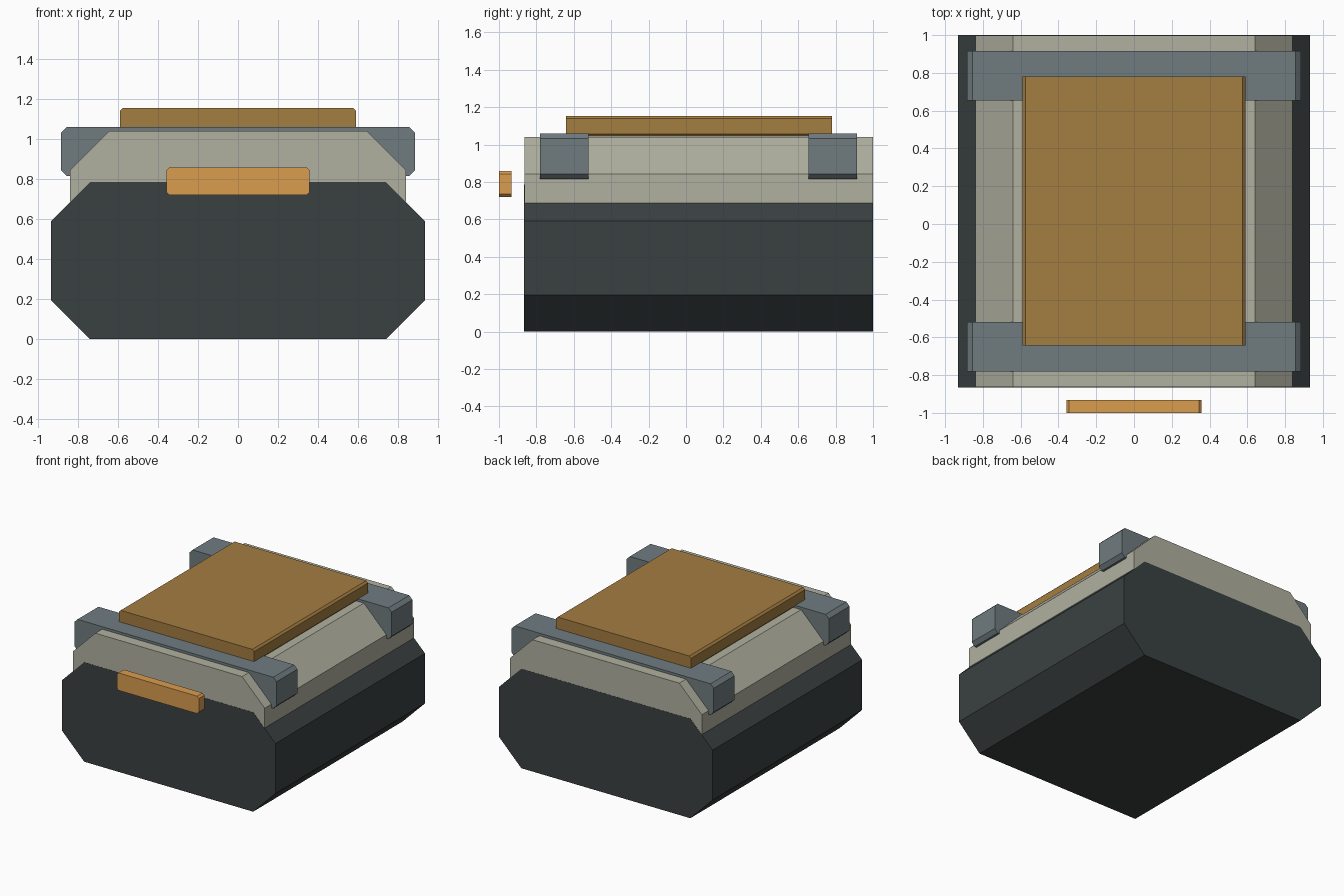
import bpy
import bmesh

cube = bpy.data.objects.get("Cube")
if cube:
    bpy.data.objects.remove(cube, do_unlink=True)


def linear(c):
    c /= 255
    return c / 12.92 if c <= 0.04045 else ((c + 0.055) / 1.055) ** 2.4


def material(name, *rgb):
    mat = bpy.data.materials.new(name)
    mat.use_nodes = True
    color = [linear(c) for c in rgb] + [1]
    mat.diffuse_color = color
    bsdf = next(n for n in mat.node_tree.nodes if n.type == "BSDF_PRINCIPLED")
    bsdf.inputs["Base Color"].default_value = color
    bsdf.inputs["Roughness"].default_value = 0.8
    return mat


def octagon_prism(name, half_width, y, z, chamfer, mat):
    """Box running along y whose four long edges are chamfered."""
    w, c = half_width, chamfer
    low, high = z
    right = [(w - c, low), (w, low + c), (w, high - c), (w - c, high)]
    profile = right + [(-px, pz) for px, pz in reversed(right)]
    bm = bmesh.new()
    face = bm.faces.new([bm.verts.new((px, y[0], pz)) for px, pz in profile])
    result = bmesh.ops.extrude_face_region(bm, geom=[face])
    verts = [v for v in result["geom"] if isinstance(v, bmesh.types.BMVert)]
    bmesh.ops.translate(bm, verts=verts, vec=(0, y[1] - y[0], 0))
    bmesh.ops.recalc_face_normals(bm, faces=bm.faces)
    mesh = bpy.data.meshes.new(name)
    bm.to_mesh(mesh)
    bm.free()
    mesh.materials.append(mat)
    obj = bpy.data.objects.new(name, mesh)
    bpy.context.collection.objects.link(obj)
    return obj


charcoal = material("charcoal", 58, 64, 64)
stone = material("stone beige", 176, 176, 160)
slate = material("slate grey", 112, 124, 128)
ochre = material("ochre", 164, 125, 65)
amber = material("amber", 218, 156, 78)

# Lower hull and the narrower upper shell nested in it
octagon_prism("lower_body", 0.933, (-0.865, 1.0), (0, 0.785), 0.195, charcoal)
octagon_prism("upper_body", 0.838, (-0.864, 0.999), (0.49, 1.04), 0.197, stone)

# Two bands across the shell
for name, y in (("front_band", (-0.78, -0.52)), ("rear_band", (0.655, 0.915))):
    octagon_prism(name, 0.883, y, (0.815, 1.06), 0.028, slate)

# Top panel and front bar
octagon_prism("top_panel", 0.59, (-0.642, 0.78), (1.042, 1.153), 0.015, ochre)
octagon_prism("front_bar", 0.358, (-1.0, -0.932), (0.72, 0.858), 0.015, amber)
